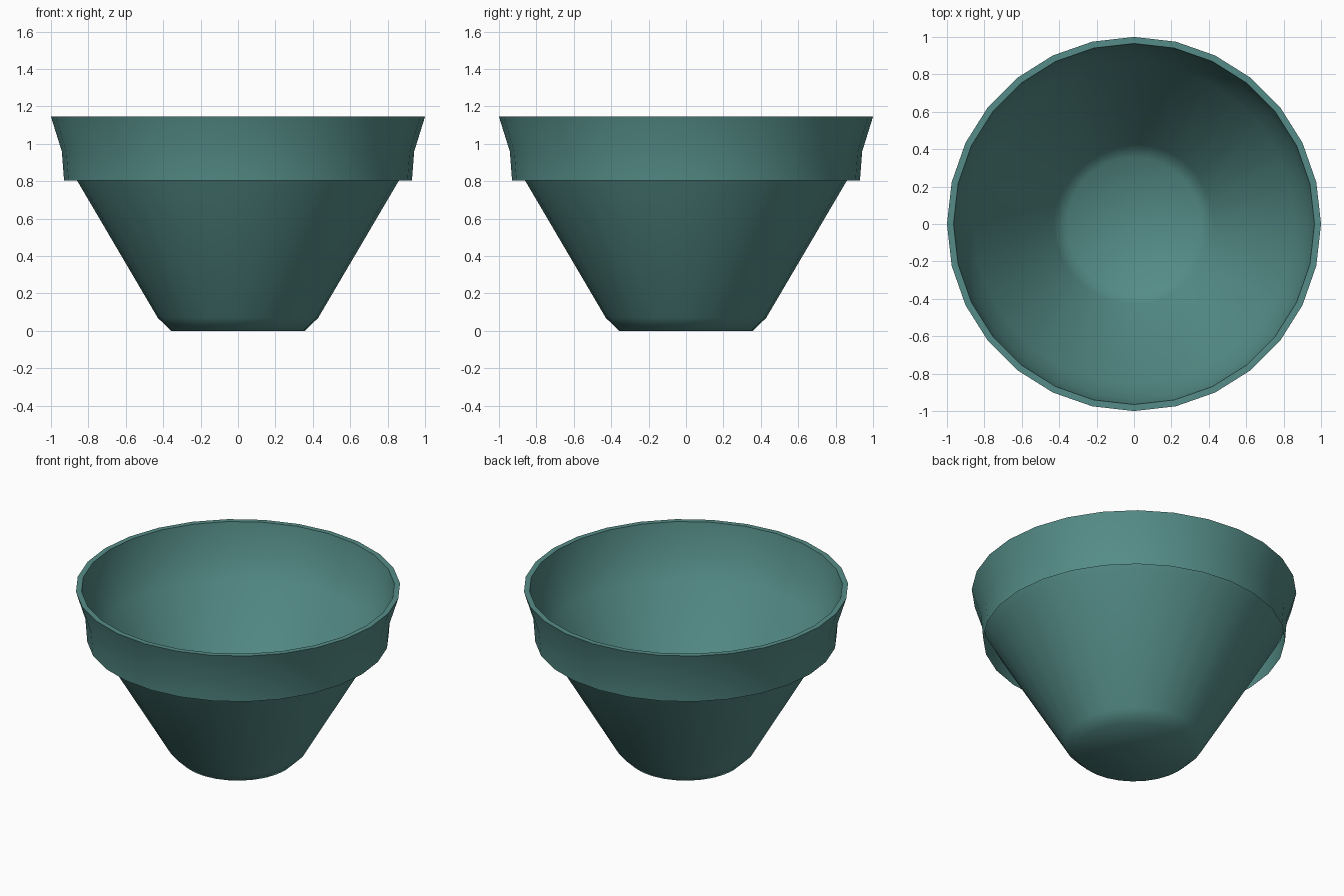
import bpy
import bmesh
import math

cube = bpy.data.objects.get("Cube")
if cube:
    bpy.data.objects.remove(cube)

SIDES = 28
# Thin shell (radius, height): base, wall, inner lip, rim top, folded-over collar
PROFILE = [(0.358, 0), (0.429, 0.07), (0.858, 0.8), (0.932, 0.93),
           (0.965, 1.145), (1.0, 1.145), (0.942, 0.96), (0.93, 0.803)]

# Teal glaze
teal = bpy.data.materials.new("teal")
teal.use_nodes = True
colour = (0.09, 0.265, 0.245, 1)
teal.diffuse_color = colour
teal.node_tree.nodes["Principled BSDF"].inputs["Base Color"].default_value = colour

# Lathe the profile around z
bm = bmesh.new()
rings = []
for radius, height in PROFILE:
    angles = [math.tau * i / SIDES for i in range(SIDES)]
    rings.append([bm.verts.new((radius * math.cos(a), radius * math.sin(a), height))
                  for a in angles])
bm.faces.new(rings[0])
for lower, upper in zip(rings, rings[1:]):
    for i in range(SIDES):
        j = (i + 1) % SIDES
        bm.faces.new((lower[i], upper[i], upper[j], lower[j]))

mesh = bpy.data.meshes.new("flower_pot")
bm.to_mesh(mesh)
bm.free()
mesh.materials.append(teal)
pot = bpy.data.objects.new("flower_pot", mesh)
bpy.context.collection.objects.link(pot)

# Smooth sides with a crisp rim
bpy.ops.object.select_all(action='DESELECT')
pot.select_set(True)
bpy.context.view_layer.objects.active = pot
bpy.ops.object.shade_smooth_by_angle(angle=math.radians(60))
